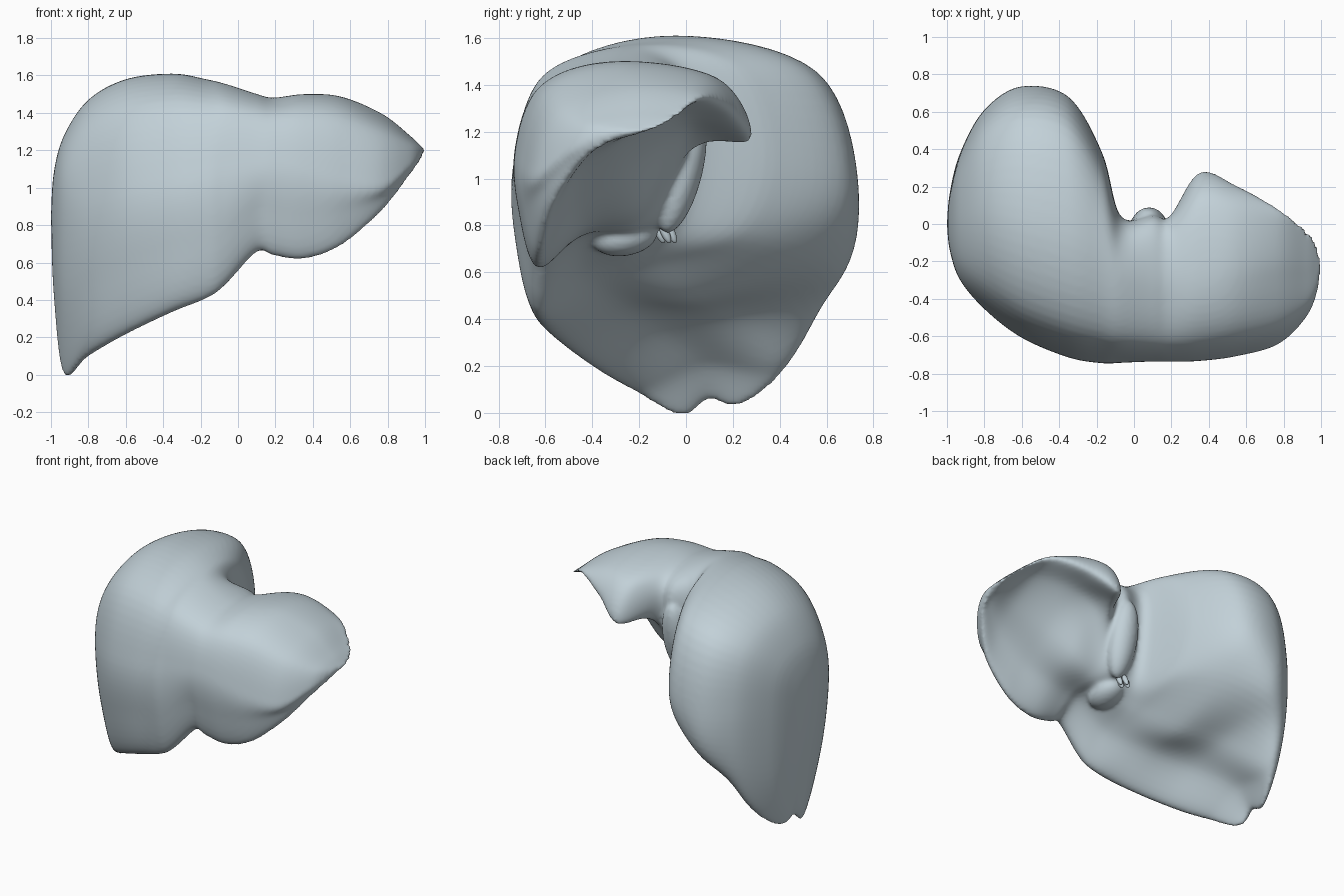
import bpy, bmesh, math
from mathutils import Vector, Matrix

cube = bpy.data.objects.get("Cube")
if cube:
    bpy.data.objects.remove(cube, do_unlink=True)


def make_material(name, colour):
    mat = bpy.data.materials.new(name)
    mat.use_nodes = True
    mat.diffuse_color = colour
    mat.node_tree.nodes["Principled BSDF"].inputs["Base Color"].default_value = colour
    return mat


blue_grey = make_material("pale blue grey", (0.54, 0.635, 0.685, 1))


def make_object(name, bm):
    bmesh.ops.recalc_face_normals(bm, faces=bm.faces)
    mesh = bpy.data.meshes.new(name)
    bm.to_mesh(mesh)
    bm.free()
    mesh.materials.append(blue_grey)
    mesh.shade_smooth()
    obj = bpy.data.objects.new(name, mesh)
    bpy.context.collection.objects.link(obj)
    return obj


def spline(a, b, c, d, t):
    """Catmull-Rom point between b and c."""
    return 0.5 * (2 * b + (c - a) * t + (2 * a - 5 * b + 4 * c - d) * t ** 2
                  + (3 * b - a - 3 * c + d) * t ** 3)


# Side-to-side stations: x, then (y, z) of front, crest, back,
# upper hollow, lower hollow and lower rim
right_lobe = [
    (-.985, (-.14, .9), (.0, 1.08), (.16, .9), (.16, .64), (.12, .46), (.0, .44)),
    (-.93, (-.3, .93), (.02, 1.28), (.37, .92), (.36, .42), (.22, .06), (-.02, .025)),
    (-.8, (-.45, .95), (.05, 1.47), (.6, .95), (.58, .5), (.4, .2), (-.25, .11)),
    (-.6, (-.6, 1.0), (.02, 1.58), (.73, .96), (.65, .58), (.2, .42), (-.43, .22)),
    (-.35, (-.7, 1.05), (-.05, 1.61), (.68, 1.0), (.52, .7), (.05, .5), (-.58, .34)),
    (-.17, (-.73, 1.08), (-.15, 1.58), (.38, 1.08), (.25, .77), (-.13, .64), (-.63, .41)),
    (-.07, (-.73, 1.1), (-.28, 1.555), (.04, 1.25), (-.03, .84), (-.2, .7), (-.64, .48)),
]
left_lobe = [
    (.1, (-.73, 1.12), (-.33, 1.5), (.05, 1.27), (-.02, .9), (-.2, .77), (-.63, .66)),
    (.19, (-.73, 1.13), (-.33, 1.48), (.04, 1.27), (-.05, 1.0), (-.2, .81), (-.63, .64)),
    (.35, (-.725, 1.11), (-.3, 1.5), (.27, 1.16), (.0, 1.18), (-.2, .89), (-.63, .62)),
    (.55, (-.7, 1.06), (-.28, 1.485), (.2, 1.28), (-.02, 1.25), (-.27, 1.03), (-.62, .69)),
    (.77, (-.64, 1.03), (-.25, 1.39), (.08, 1.34), (-.09, 1.28), (-.3, 1.14), (-.57, .88)),
    (.92, (-.5, 1.12), (-.25, 1.275), (-.03, 1.27), (-.14, 1.23), (-.28, 1.17), (-.45, 1.07)),
    (.98, (-.36, 1.18), (-.24, 1.22), (-.11, 1.22), (-.17, 1.2), (-.24, 1.18), (-.33, 1.15)),
]


def section(x, *points):
    """Complete the dome, front swell and underside arch of one cross-section."""
    front, crest, back, upper, lower, rim = [Vector((x, *p)) for p in points]

    def shoulder(side, fullness):
        return Vector((x, crest.y + (side.y - crest.y) * fullness,
                       side.z + (crest.z - side.z) * fullness))

    def bowed(a, b, amount):
        edge = a - b
        return (a + b) / 2 + Vector((0, -edge.z, edge.y)) * amount

    return [front, shoulder(front, .74), crest, shoulder(back, .765), back, upper, lower,
            bowed(lower, rim, .09), rim, bowed(front, rim, .07)]


def round_loop(ctrl, steps):
    n = len(ctrl)
    return [spline(*(ctrl[(i + k) % n] for k in (-1, 0, 1, 2)), s / steps)
            for i in range(n) for s in range(steps)]


def loft(bm, stations, tips, steps):
    rings = [round_loop(section(*s), steps) for s in stations]
    count = len(rings[0])
    rings = [[tips[0]] * count] + rings + [[tips[1]] * count]
    last = len(rings) - 1
    rows = []
    for i in range(last):
        near = [rings[max(0, min(last, i + k))] for k in (-1, 0, 1, 2)]
        for s in range(steps):
            rows.append([bm.verts.new(spline(*(r[j] for r in near), s / steps))
                         for j in range(count)])
    rows.append([bm.verts.new(tips[1]) for _ in range(count)])
    for a, b in zip(rows, rows[1:]):
        for j in range(count):
            k = (j + 1) % count
            bm.faces.new((a[j], a[k], b[k], b[j]))
    bmesh.ops.remove_doubles(bm, verts=bm.verts, dist=0.0005)


def blob(bm, centre, radii, tilt):
    place = (Matrix.Translation(centre) @ Matrix.Rotation(tilt, 4, 'X')
             @ Matrix.Diagonal((*radii, 1)))
    bmesh.ops.create_uvsphere(bm, u_segments=32, v_segments=20, radius=1, matrix=place)


# Main organ body: both lobes, with the small lobe behind the fissure
# and the low swelling beneath it, fused into one skin
bm = bmesh.new()
loft(bm, right_lobe + left_lobe, (Vector((-1, 0, .85)), Vector((1, -.22, 1.2))), 8)
blob(bm, (.08, -.02, 1.03), (.1, .09, .27), math.radians(-14))
blob(bm, (.02, -.26, .75), (.1, .14, .08), math.radians(10))
body = make_object("lobes", bm)
fuse = body.modifiers.new("fuse", 'REMESH')
fuse.mode = 'VOXEL'
fuse.voxel_size = 0.014
fuse.use_smooth_shade = True
relax = body.modifiers.new("soften", 'SMOOTH')
relax.factor = 0.5
relax.iterations = 6

# Cluster of vessel stubs at the fissure
for i in range(4):
    turn = i * math.tau / 4
    bm = bmesh.new()
    blob(bm, (.02 + .03 * math.cos(turn), -.09 + .025 * math.sin(turn), .77),
         (.018, .018, .05), math.radians(25))
    make_object("vessel_stub_%d" % (i + 1), bm)
